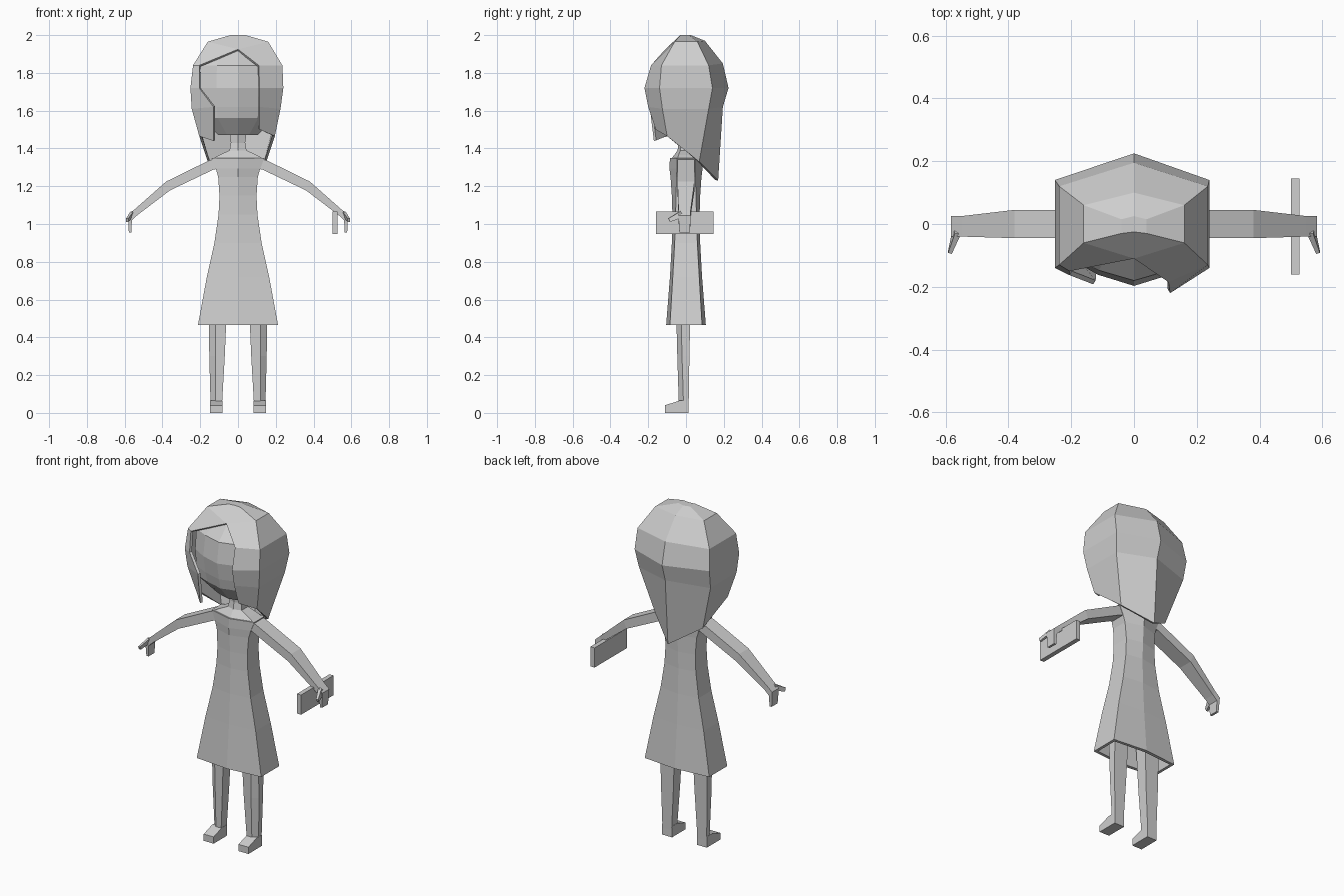
import bpy, bmesh

grey = bpy.data.materials.new("light_grey")
grey.diffuse_color = (0.62, 0.62, 0.62, 1)


def make_object(name, bm, mirror=False):
    mesh = bpy.data.meshes.new(name)
    bm.to_mesh(mesh)
    bm.free()
    mesh.materials.append(grey)
    obj = bpy.data.objects.new(name, mesh)
    bpy.context.collection.objects.link(obj)
    if mirror:
        obj.modifiers.new("mirror", 'MIRROR')
    return obj


def loft(name, rings, mirror=False):
    """Closed solid through a series of rings with equal point counts."""
    bm = bmesh.new()
    loops = [[bm.verts.new(p) for p in ring] for ring in rings]
    n = len(loops[0])
    for a, b in zip(loops, loops[1:]):
        for j in range(n):
            k = (j + 1) % n
            bm.faces.new((a[j], a[k], b[k], b[j]))
    bm.faces.new(loops[0][::-1])
    bm.faces.new(loops[-1])
    bmesh.ops.recalc_face_normals(bm, faces=bm.faces)
    return make_object(name, bm, mirror)


def hexagon(z, w, corner, tip):
    """Six-sided ring with points at the front and back centre."""
    return [(0, -tip, z), (w, -corner, z), (w, corner, z),
            (0, tip, z), (-w, corner, z), (-w, -corner, z)]


def bar(xt, zt, xb, zb, y0, y1):
    """Four-cornered section of a limb running along x."""
    return [(xt, y0, zt), (xt, y1, zt), (xb, y1, zb), (xb, y0, zb)]


# Dress, hollow at the hem
loft("dress", [hexagon(*r) for r in (
    (0.62, 0.165, 0.055, 0.065), (0.465, 0.195, 0.07, 0.085),
    (0.465, 0.212, 0.085, 0.105), (0.72, 0.165, 0.07, 0.085),
    (0.90, 0.125, 0.06, 0.075), (1.05, 0.103, 0.055, 0.072),
    (1.15, 0.098, 0.053, 0.075), (1.25, 0.105, 0.05, 0.082),
    (1.295, 0.118, 0.048, 0.088), (1.35, 0.14, 0.047, 0.085))])

# Neck with a flared base
loft("neck", [hexagon(*r) for r in (
    (1.345, 0.135, 0.045, 0.08), (1.365, 0.10, 0.04, 0.062),
    (1.39, 0.045, 0.03, 0.045), (1.43, 0.038, 0.025, 0.038),
    (1.52, 0.05, 0.03, 0.045))])


# Head and face
def head_ring(z, s, front):
    right = [(0.115 * s, front * 0.82), (0.205 * s, -0.11 * s), (0.205 * s, 0.11 * s)]
    pts = [(0, front)] + right + [(0, 0.18 * s)] + [(-x, y) for x, y in right[::-1]]
    return [(x, y, z) for x, y in pts]


loft("head", [head_ring(*r) for r in (
    (1.47, 0.50, -0.09), (1.56, 0.93, -0.165), (1.62, 0.97, -0.18),
    (1.72, 1.0, -0.197), (1.84, 0.97, -0.18), (1.92, 0.66, -0.10))])

# Hair shell: side front, side back and back centre for each row, top to bottom
rows = [((0.04, -0.03, 2.0), (0.04, 0.015, 2.0), (0, 0.025, 2.0)),
        ((0.16, -0.06, 1.965), (0.16, 0.06, 1.965), (0, 0.10, 1.97)),
        ((0.235, -0.13, 1.84), (0.235, 0.12, 1.84), (0, 0.195, 1.85)),
        ((0.24, -0.14, 1.72), (0.24, 0.14, 1.72), (0, 0.225, 1.72)),
        ((0.225, -0.125, 1.61), (0.225, 0.12, 1.61), (0, 0.195, 1.62)),
        ((0.195, -0.10, 1.465), (0.15, 0.07, 1.33), (0, 0.17, 1.23))]
# Front edges of the parting: sweeping right side and long left lock
right_edge = [(0, -0.025, 2.0), (0, -0.11, 1.925), (0.11, -0.185, 1.84),
              (0.115, -0.22, 1.72), (0.115, -0.20, 1.62), (0.115, -0.16, 1.50)]
left_edge = [(0, -0.025, 2.0), (0, -0.11, 1.925), (-0.205, -0.15, 1.84),
             (-0.205, -0.163, 1.72), (-0.13, -0.192, 1.62), (-0.13, -0.17, 1.44)]
left_shift = [0, 0, 0.003, 0.012, 0.02, 0.01]

bm = bmesh.new()
grid = []
for (sf, sb, back), re, le, d in zip(rows, right_edge, left_edge, left_shift):
    mirrored = [(-p[0] - d, p[1], p[2]) for p in (sb, sf)]
    grid.append([bm.verts.new(p) for p in (re, sf, sb, back, *mirrored, le)])
for hi, lo in zip(grid, grid[1:]):
    for j in range(6):
        bm.faces.new((lo[j], lo[j + 1], hi[j + 1], hi[j]))
bm.faces.new(grid[0][:6])
bmesh.ops.remove_doubles(bm, verts=bm.verts, dist=0.001)
hair = make_object("hair", bm)
shell = hair.modifiers.new("thickness", 'SOLIDIFY')
shell.thickness = 0.015
shell.offset = -1

# Arms ending in flat hands
loft("arms", [bar(0.10, 1.35, 0.09, 1.295, -0.045, 0.045),
              bar(0.15, 1.338, 0.13, 1.288, -0.045, 0.045),
              bar(0.38, 1.225, 0.36, 1.178, -0.045, 0.045),
              bar(0.55, 1.075, 0.535, 1.045, -0.04, 0.025),
              bar(0.583, 1.045, 0.562, 1.02, -0.04, 0.025),
              bar(0.578, 0.955, 0.564, 0.955, -0.035, 0.02)], True)
loft("thumbs", [
    [(0.55, -0.03, 1.07), (0.57, -0.03, 1.065), (0.575, -0.005, 1.04), (0.555, -0.005, 1.04)],
    [(0.58, -0.095, 1.03), (0.592, -0.092, 1.03), (0.592, -0.085, 1.01), (0.58, -0.085, 1.01)]],
    True)

# Flat clutch bag held in one hand
loft("clutch_bag", [bar(x, 1.065, x, 0.948, -0.16, 0.145) for x in (0.50, 0.527)])


# Legs with a chamfered outer front edge
def leg_ring(z, inner, mid, outer, front, back):
    return [(inner, front, z), (mid, front, z), (outer, front + 0.025, z),
            (outer, back, z), (inner, back, z)]


loft("legs", [leg_ring(0.04, 0.085, 0.118, 0.145, -0.038, 0.014),
              leg_ring(0.30, 0.07, 0.118, 0.152, -0.046, 0.018),
              leg_ring(0.66, 0.055, 0.12, 0.155, -0.055, 0.026)], True)

# Feet: side profile swept across x
foot = [(-0.112, 0), (0.014, 0), (0.014, 0.065), (-0.035, 0.065), (-0.112, 0.04)]
loft("feet", [[(x, y, z) for y, z in foot] for x in (0.082, 0.147)], True)
